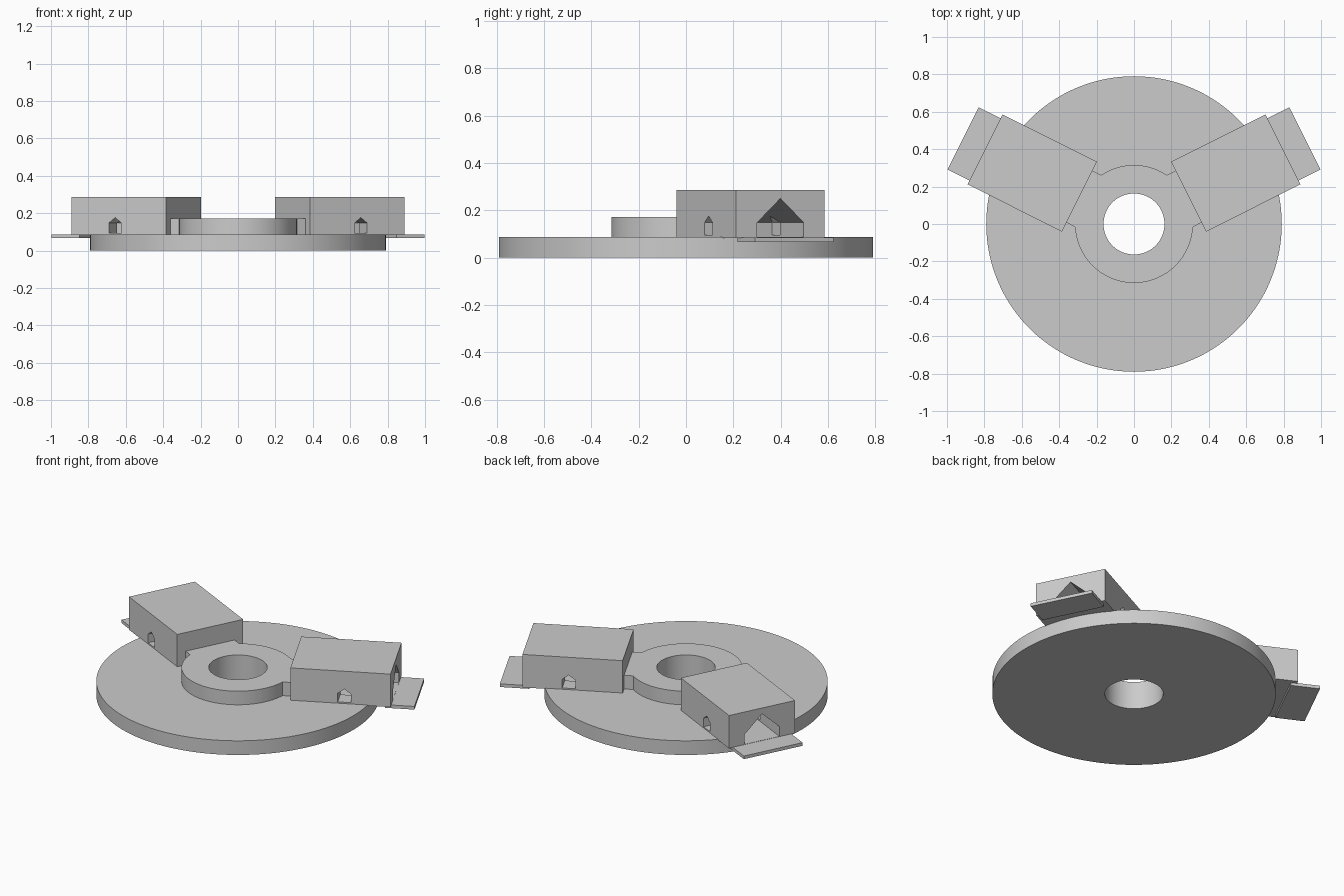
import bpy, bmesh, math
from mathutils import Matrix

if "Cube" in bpy.data.objects:
    bpy.data.objects.remove(bpy.data.objects["Cube"], do_unlink=True)

grey = bpy.data.materials.new("plain_grey")
grey.use_nodes = True
grey.diffuse_color = (0.6, 0.6, 0.6, 1)
grey.node_tree.nodes["Principled BSDF"].inputs["Base Color"].default_value = (0.6, 0.6, 0.6, 1)

BASE_TOP, HUB_TOP, HOUSE_TOP = 0.087, 0.171, 0.286
HOLE = 0.163
ANGLE = math.radians(26.6)


def add_object(name, bm):
    bmesh.ops.recalc_face_normals(bm, faces=bm.faces)
    mesh = bpy.data.meshes.new(name)
    bm.to_mesh(mesh)
    bm.free()
    mesh.materials.append(grey)
    obj = bpy.data.objects.new(name, mesh)
    bpy.context.collection.objects.link(obj)
    return obj


def ring(name, outer, z0, z1, segments=128):
    """Flat ring around the central hole, turned from a rectangle."""
    bm = bmesh.new()
    corners = [(HOLE, z0), (outer, z0), (outer, z1), (HOLE, z1)]
    verts = [bm.verts.new((r, 0, z)) for r, z in corners]
    edges = [bm.edges.new((verts[i], verts[i - 1])) for i in range(4)]
    bmesh.ops.spin(bm, geom=verts + edges, cent=(0, 0, 0), axis=(0, 0, 1),
                   angle=2 * math.pi, steps=segments)
    bmesh.ops.remove_doubles(bm, verts=bm.verts, dist=0.0001)
    obj = add_object(name, bm)
    bpy.ops.object.select_all(action="DESELECT")
    obj.select_set(True)
    bpy.context.view_layer.objects.active = obj
    bpy.ops.object.shade_smooth_by_angle(angle=math.radians(30))
    return obj


def prism(name, profile, start, end, turn=0.0, offset=0.0):
    """Extrude a (side, height) profile along x, then turn and shift it."""
    bm = bmesh.new()
    face = bm.faces.new([bm.verts.new((start, s, z)) for s, z in profile])
    out = bmesh.ops.extrude_face_region(bm, geom=[face])
    moved = [g for g in out["geom"] if isinstance(g, bmesh.types.BMVert)]
    bmesh.ops.translate(bm, verts=moved, vec=(end - start, 0, 0))
    bm.transform(Matrix.Translation((offset, 0, 0)) @ Matrix.Rotation(turn, 4, "Z"))
    return add_object(name, bm)


def box_profile(half, z0, z1):
    return [(-half, z0), (half, z0), (half, z1), (-half, z1)]


def gable_profile(half, z0, eave, apex):
    return [(-half, z0), (half, z0), (half, eave), (0, apex), (-half, eave)]


def cut(target, cutter):
    cutter.hide_render = True
    mod = target.modifiers.new("opening", "BOOLEAN")
    mod.operation = "DIFFERENCE"
    mod.solver = "EXACT"
    mod.object = cutter
    bpy.context.view_layer.objects.active = target
    bpy.ops.object.modifier_apply(modifier=mod.name)
    bpy.data.objects.remove(cutter, do_unlink=True)


# Round base and raised hub
ring("base_disc", 0.79, 0, BASE_TOP)
ring("hub_ring", 0.315, BASE_TOP, HUB_TOP)

# One house on each side, with a gabled doorway, side windows, step and link to the hub
for side, turn in (("left", ANGLE), ("right", math.pi - ANGLE)):
    house = prism(side + "_house", box_profile(0.209, 0.083, HOUSE_TOP), 0.326, 0.891)
    cut(house, prism("door_cutter", gable_profile(0.11, BASE_TOP, 0.148, 0.25), 0.42, 0.95))
    cut(house, prism("window_cutter", gable_profile(0.037, 0.095, 0.148, 0.176),
                     -0.25, 0.25, math.pi / 2, 0.63))
    step = prism(side + "_door_step", box_profile(0.186, 0.066, 0.0855), 0.855, 1.022)
    link = prism(side + "_hub_link", box_profile(0.155, 0.08, HUB_TOP), 0.25, 0.34)
    for part in (house, step, link):
        part.rotation_euler.z = turn
